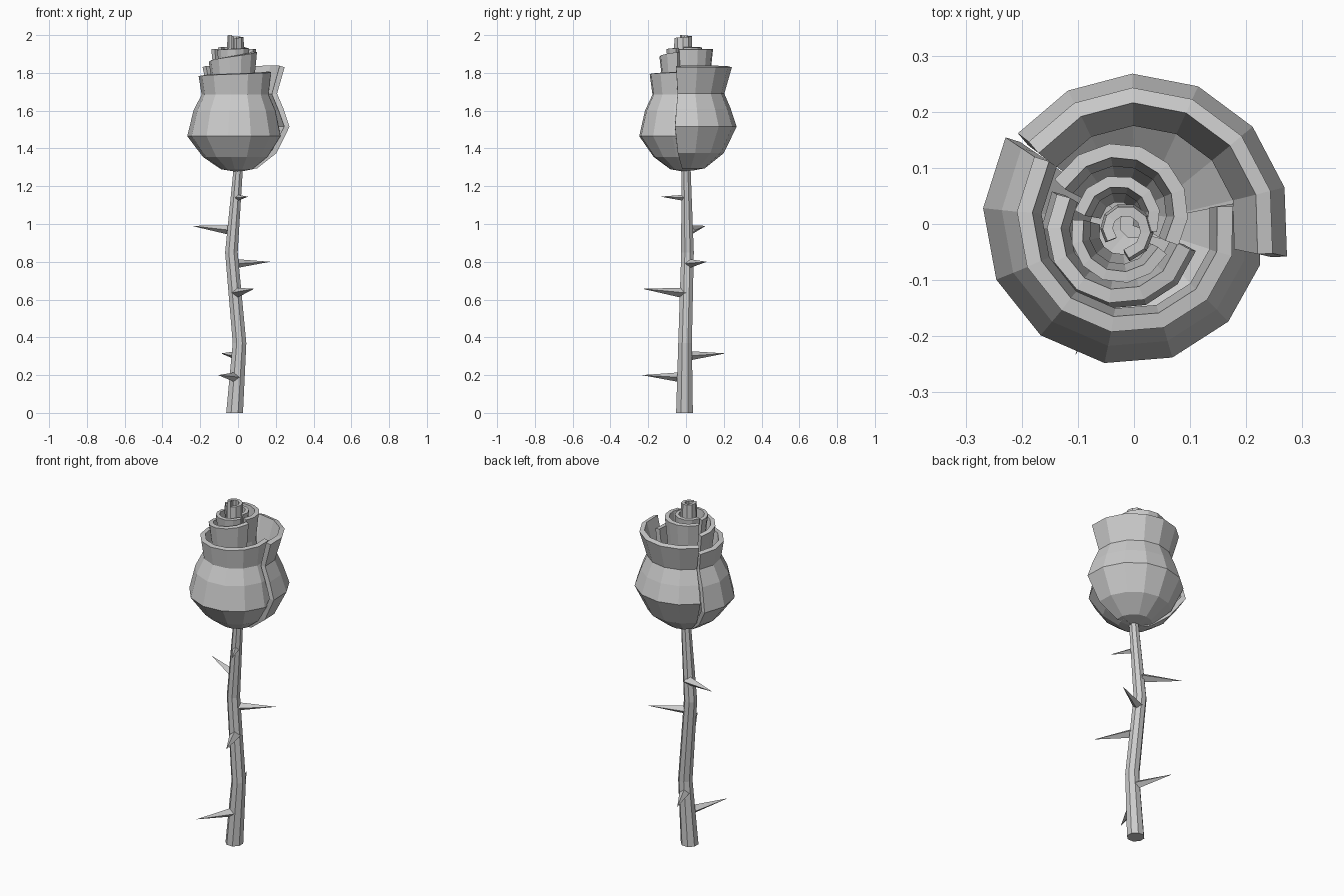
import bpy
from math import cos, sin, radians, pi
from mathutils import Vector

if "Cube" in bpy.data.objects:
    bpy.data.objects.remove(bpy.data.objects["Cube"])


def make_object(name, verts, faces):
    mesh = bpy.data.meshes.new(name)
    mesh.from_pydata(verts, [], faces)
    mesh.update()
    obj = bpy.data.objects.new(name, mesh)
    bpy.context.collection.objects.link(obj)
    return obj


def petal(name, start, end, segs, profile, scale, lift, centre=(0, 0), thick=0.028):
    """Sweep a (radius, z) profile from start to end angle; scale and rim lift
    change linearly along the sweep, which gives the spiral overlap."""
    verts, faces, rows = [], [], len(profile)
    for i in range(segs + 1):
        t = i / segs
        a = radians(start + (end - start) * t)
        s = scale[0] + (scale[1] - scale[0]) * t
        up = lift[0] + (lift[1] - lift[0]) * t
        for j, (r, z) in enumerate(profile):
            dz = up if j == rows - 1 else 0
            verts.append((centre[0] + r * s * cos(a), centre[1] + r * s * sin(a), z + dz))
    for i in range(segs):
        for j in range(rows - 1):
            k = i * rows + j
            faces.append((k, k + rows, k + rows + 1, k + 1))
    obj = make_object(name, verts, faces)
    mod = obj.modifiers.new("thickness", 'SOLIDIFY')
    mod.thickness = thick
    mod.offset = -1
    return obj


# Stem: octagonal tube along a gently bent path (x, y, z, radius)
path = [(-0.018, -0.008, 0, 0.048), (0.008, -0.005, 0.37, 0.039),
        (-0.035, 0.008, 0.85, 0.036), (0.0, 0.0, 1.28, 0.027), (0.0, 0.0, 1.33, 0.027)]
N = 8
verts = [(x + r * cos(2 * pi * (k + 0.5) / N), y + r * sin(2 * pi * (k + 0.5) / N), z)
         for x, y, z, r in path for k in range(N)]
faces = [(i * N + k, i * N + (k + 1) % N, (i + 1) * N + (k + 1) % N, (i + 1) * N + k)
         for i in range(len(path) - 1) for k in range(N)]
faces += [tuple(reversed(range(N))), tuple(range((len(path) - 1) * N, len(path) * N))]
make_object("stem", verts, faces)

# Thorns: thin four-sided spikes (base, tip)
thorns = [((-0.03, 0.02, 0.967), (-0.245, 0.105, 0.99)),
          ((-0.015, 0.015, 0.79), (0.17, 0.11, 0.80)),
          ((-0.01, -0.01, 0.635), (0.085, -0.23, 0.657)),
          ((0.0, 0.01, 0.302), (-0.09, 0.21, 0.315)),
          ((-0.01, -0.015, 0.188), (-0.105, -0.235, 0.20)),
          ((-0.01, 0.0, 1.138), (0.055, -0.135, 1.145))]
for n, (b, t) in enumerate(thorns):
    b, t = Vector(b), Vector(t)
    axis = (t - b).normalized()
    side = axis.cross(Vector((0, 0, 1))).normalized()
    up = side.cross(axis)
    w = 0.13 * (t - b).length
    ring = [b + side * w, b + up * w * 0.9, b - side * w, b - up * w * 0.9]
    make_object(f"thorn_{n + 1}", ring + [t],
                [(0, 1, 4), (1, 2, 4), (2, 3, 4), (3, 0, 4), (3, 2, 1, 0)])

# Outer petals: rounded cup with a flared rim
petal("outer_petal_front", 146, 370, 8,
      [(0.02, 1.278), (0.09, 1.29), (0.185, 1.355), (0.268, 1.465), (0.235, 1.6),
       (0.192, 1.685), (0.208, 1.79)], (1.03, 0.86), (-0.01, 0.015))
petal("outer_petal_back", 142, -12, 6,
      [(0.03, 1.282), (0.1, 1.295), (0.2, 1.375), (0.268, 1.515), (0.237, 1.61),
       (0.203, 1.69), (0.243, 1.83)][::-1], (0.98, 1.04), (0, 0))

# Middle petals
petal("middle_petal_front", 150, 345, 7,
      [(0.08, 1.36), (0.14, 1.5), (0.115, 1.76), (0.13, 1.88)],
      (1.0, 1.0), (-0.03, 0.03), (-0.025, -0.012), 0.025)
petal("middle_petal_back", -28, 152, 7,
      [(0.07, 1.36), (0.125, 1.5), (0.11, 1.78), (0.125, 1.925)],
      (0.9, 1.1), (0, 0), (-0.02, 0.015), 0.025)

# Inner petals
petal("inner_petal_front", 165, 335, 6,
      [(0.06, 1.4), (0.085, 1.6), (0.078, 1.8), (0.092, 1.92)],
      (0.95, 1.0), (0, 0.01), (-0.025, -0.015), 0.02)
petal("inner_petal_back", -20, 170, 6,
      [(0.05, 1.4), (0.07, 1.6), (0.066, 1.8), (0.078, 1.935)],
      (0.9, 1.05), (0, 0), (-0.025, 0.01), 0.02)

# Central bud, a tight curl
petal("bud_curl", -80, 215, 8,
      [(0.05, 1.5), (0.05, 1.85), (0.045, 1.99)],
      (1.15, 0.8), (-0.005, 0.01), (-0.018, -0.01), 0.018)
